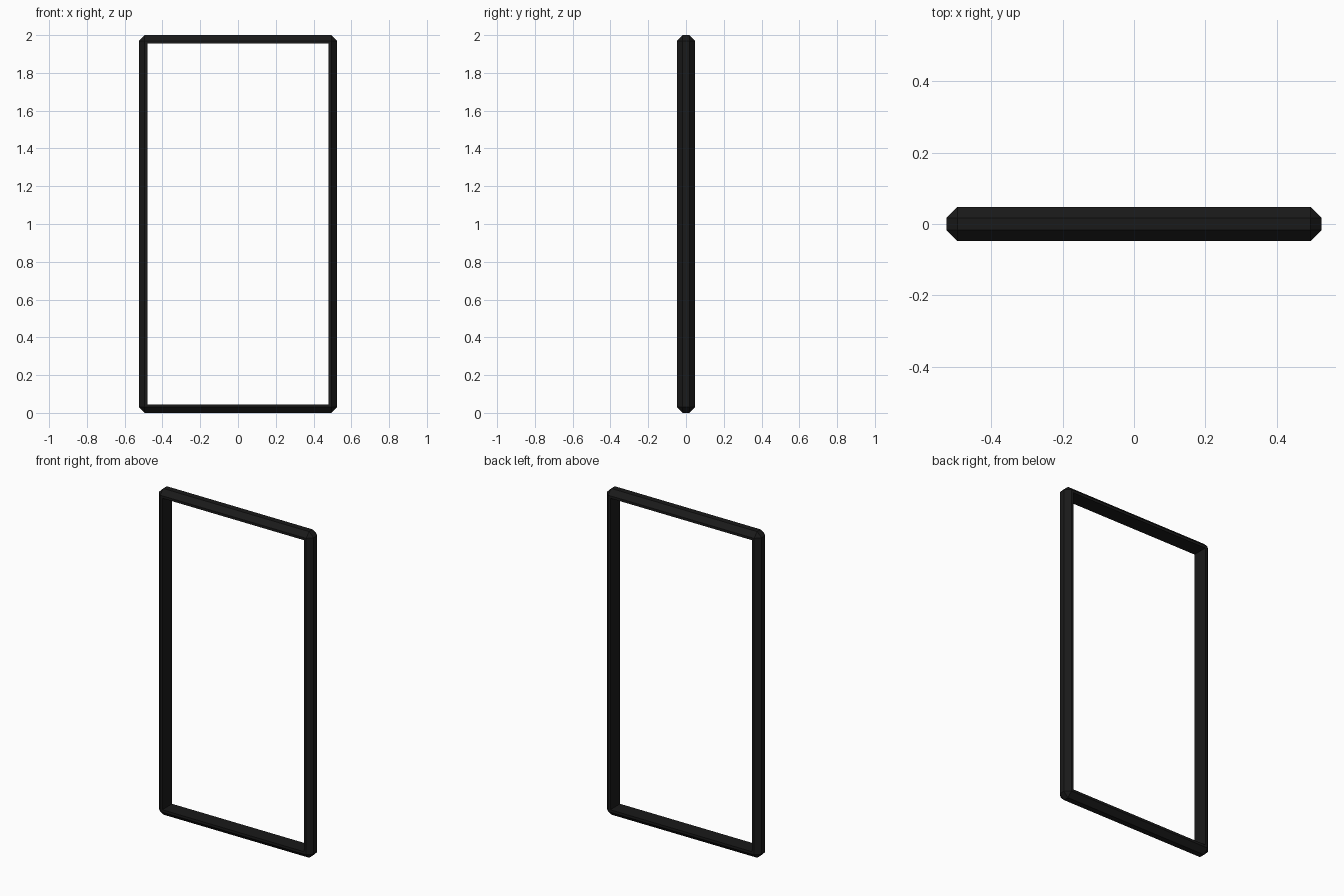
import bpy, bmesh
from mathutils import Matrix

if "Cube" in bpy.data.objects:
    bpy.data.objects.remove(bpy.data.objects["Cube"])

W, D, H = 1.05, 0.095, 2.0   # outer size
CHAMFER, LIP = 0.03, 0.015   # outer edge cut, flat strip around the opening

# Chamfered slab
bm = bmesh.new()
bmesh.ops.create_cube(bm, size=1, matrix=Matrix.Translation((0, 0, H / 2)) @ Matrix.Diagonal((W, D, H, 1)))
bmesh.ops.bevel(bm, geom=bm.edges[:], offset=CHAMFER, offset_type='OFFSET',
                segments=1, profile=0.5, affect='EDGES')

# Open the slab from front to back
bm.normal_update()
panels = [f for f in bm.faces if abs(f.normal.y) > 0.99]
bmesh.ops.inset_individual(bm, faces=panels, thickness=LIP, use_even_offset=True)
rim = [e for f in panels for e in f.edges]
bmesh.ops.delete(bm, geom=panels, context='FACES_ONLY')
bmesh.ops.bridge_loops(bm, edges=rim)
bmesh.ops.recalc_face_normals(bm, faces=bm.faces[:])

mesh = bpy.data.meshes.new("frame")
bm.to_mesh(mesh)
bm.free()
frame = bpy.data.objects.new("frame", mesh)
bpy.context.collection.objects.link(frame)

# Black finish
black = bpy.data.materials.new("black")
black.diffuse_color = (0.01, 0.01, 0.01, 1)
black.use_nodes = True
black.node_tree.nodes["Principled BSDF"].inputs["Base Color"].default_value = black.diffuse_color
mesh.materials.append(black)
